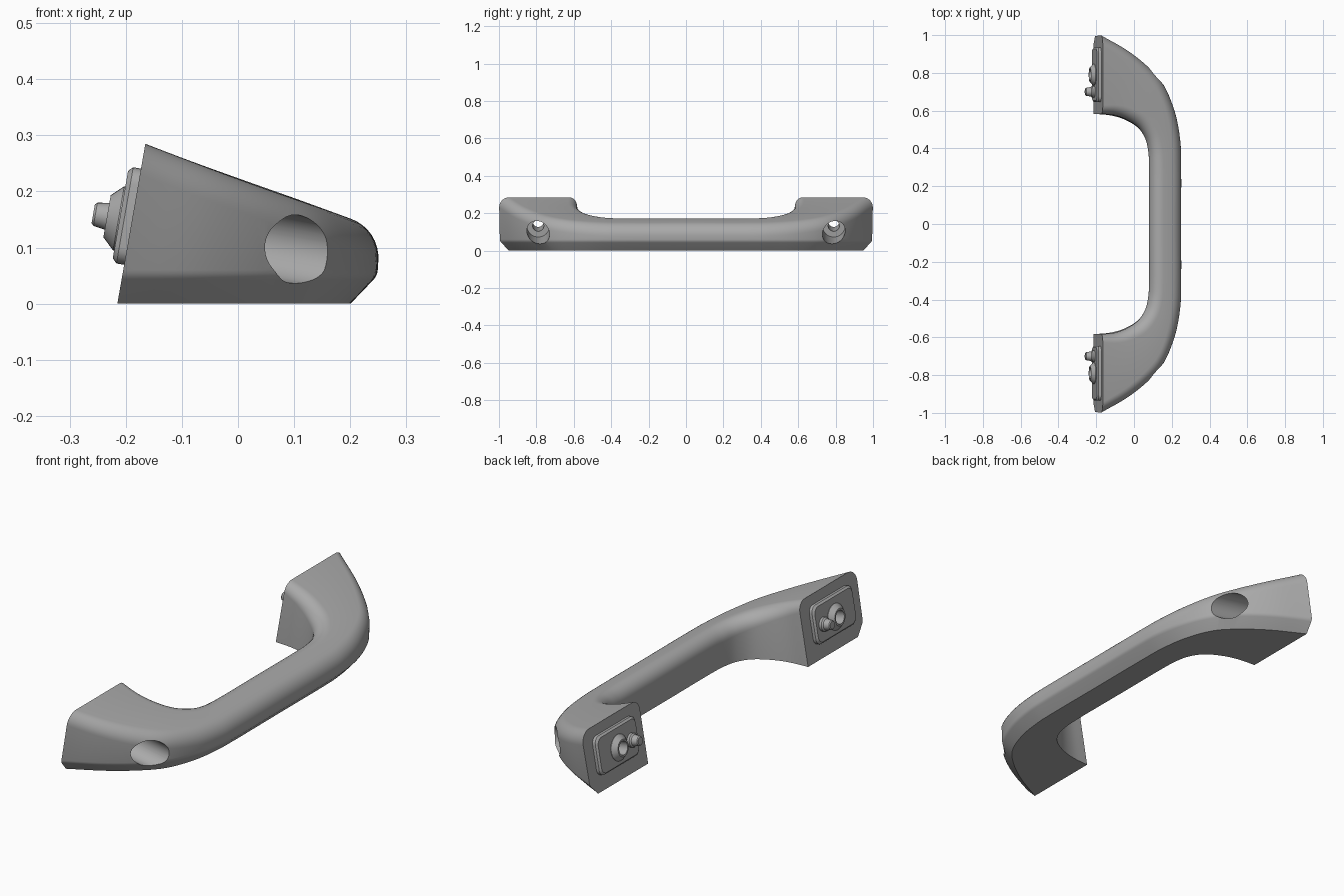
import bpy, bmesh, math
from mathutils import Vector

if "Cube" in bpy.data.objects:
    bpy.data.objects.remove(bpy.data.objects["Cube"])

grey = bpy.data.materials.new("grey_plastic")
grey.diffuse_color = (0.4, 0.4, 0.4, 1)
grey.use_nodes = True
grey.node_tree.nodes["Principled BSDF"].inputs["Base Color"].default_value = grey.diffuse_color

LEAN = 0.175                      # slope of the mounting face
ang = math.atan(LEAN)
OUT = Vector((-math.cos(ang), 0, math.sin(ang)))   # outward from mounting face
UP = Vector((math.sin(ang), 0, math.cos(ang)))     # up along mounting face
SIDE = Vector((0, 1, 0))
SCREW_Y, PIN_Y = 0.79, 0.70


def face_point(y, z=0.148):
    return Vector((-0.215 + LEAN * z, y, z))


def loft(bm, rings):
    """Skin closed rings of equal length and cap both ends."""
    rows = [[bm.verts.new(p) for p in r] for r in rings]
    n = len(rows[0])
    for a, b in zip(rows, rows[1:]):
        for i in range(n):
            j = (i + 1) % n
            bm.faces.new((a[i], a[j], b[j], b[i]))
    bm.faces.new(rows[0][::-1])
    bm.faces.new(rows[-1])


def lathe_rings(centre, profile, n=32):
    return [[centre + OUT * t + (SIDE * math.cos(k * math.tau / n)
             + UP * math.sin(k * math.tau / n)) * r for k in range(n)]
            for t, r in profile]


def make(name, ring_sets):
    bm = bmesh.new()
    for rings in ring_sets:
        loft(bm, rings)
    bmesh.ops.recalc_face_normals(bm, faces=bm.faces)
    me = bpy.data.meshes.new(name)
    bm.to_mesh(me)
    bm.free()
    ob = bpy.data.objects.new(name, me)
    bpy.context.collection.objects.link(ob)
    me.materials.append(grey)
    return ob


def fillet(a, c, b, length, n):
    """Round corner c between neighbours a and b with a near-circular arc."""
    a, c, b = Vector(a), Vector(c), Vector(b)
    p = c + (a - c).normalized() * length
    q = c + (b - c).normalized() * length
    w = math.cos((math.pi - (a - c).angle(b - c)) / 2)
    pts = []
    for i in range(n + 1):
        t = i / n
        k0, k1, k2 = (1 - t) ** 2, 2 * w * t * (1 - t), t * t
        pts.append((p * k0 + c * k1 + q * k2) / (k0 + k1 + k2))
    return pts


# Handle stations: inner x, y, outer x, y, lean amount, inner top rounding
STATIONS = [
    (0.08, 0.0, 0.253, 0.0, 0, 0.082),
    (0.08, 0.30, 0.253, 0.32, 0, 0.082),
    (0.073, 0.40, 0.246, 0.46, 0, 0.082),
    (0.055, 0.462, 0.217, 0.60, 0, 0.08),
    (0.015, 0.515, 0.155, 0.74, 0.1, 0.075),
    (-0.055, 0.555, 0.065, 0.835, 0.35, 0.065),
    (-0.13, 0.576, -0.06, 0.922, 0.7, 0.055),
    (-0.215, 0.583, -0.215, 1.0, 1, 0.045),
]


def catmull(p0, p1, p2, p3, t):
    return [0.5 * (2 * b + (c - a) * t + (2 * a - 5 * b + 4 * c - d) * t * t
            + (3 * b - a - 3 * c + d) * t ** 3) for a, b, c, d in zip(p0, p1, p2, p3)]


def section(st):
    px, py, qx, qy, lean, r = st
    P, Q = Vector((px, py, 0)), Vector((qx, qy, 0))
    w = (Q - P).length
    d = (Q - P) / w

    def top(x):
        return 0.285 - 0.365 * (x + lean * 0.05 + 0.165)
    A, B, C = (0, 0), (w - 0.053, 0), (w - 0.005, 0.05)
    D, E = (w, top(qx)), (0, top(px))
    pts = [Vector(A), Vector(B)]
    pts += fillet(B, C, D, 0.01, 3)
    pts += fillet(C, D, E, 0.055, 8)
    pts += fillet(D, E, A, r, 8)
    ring = []
    for s, z in pts:
        v = P + d * s
        ring.append(Vector((v.x + lean * LEAN * z, v.y, z)))
    return ring


# Smooth path through the stations, mirrored to the other half
half = []
S = STATIONS
for i in range(len(S) - 1):
    before = S[i - 1] if i else (S[1][0], -S[1][1], S[1][2], -S[1][3], 0, S[1][5])
    after = S[i + 2] if i + 2 < len(S) else [2 * b - a for a, b in zip(S[i], S[i + 1])]
    for k in range(5):
        half.append(section(catmull(before, S[i], S[i + 1], after, k / 5)))
half.append(section(S[-1]))
other = [[Vector((v.x, -v.y, v.z)) for v in r] for r in half[:0:-1]]
handle = make("handle", [other + half])

# Stepped screw hole cutter, both ends
hole = [(0.2, 0.03), (-0.09, 0.03), (-0.09, 0.061), (-0.5, 0.061)]
cutter = make("screw_hole_cutter",
              [lathe_rings(face_point(s * SCREW_Y), hole, 40) for s in (1, -1)])
cutter.hide_render = True


# Raised locating plate on each mounting face
def plate_ring(t, inset):
    hy, hz = 0.145 - inset, 0.087 - inset
    box = [(hy, hz), (-hy, hz), (-hy, -hz), (hy, -hz)]
    pts = []
    for i in range(4):
        pts += fillet(box[i - 1], box[i], box[(i + 1) % 4], 0.03, 5)
    c = face_point(0.79, 0.155)
    return [c + OUT * t + SIDE * p.x + UP * p.y for p in pts]


plate = make("mount_plate", [[plate_ring(-0.01, 0), plate_ring(0.014, 0),
                              plate_ring(0.022, 0.008)]])
# Conical collar round the screw hole
boss = make("screw_collar", [lathe_rings(face_point(SCREW_Y),
            [(0.01, 0.058), (0.024, 0.058), (0.045, 0.038)])])
# Tapered locating pin
pin = make("locating_pin", [lathe_rings(face_point(PIN_Y),
           [(0.01, 0.031), (0.034, 0.031), (0.04, 0.025), (0.066, 0.021), (0.07, 0.017)], 24)])

for ob in (plate, boss, pin):
    ob.modifiers.new("mirror", 'MIRROR').use_axis = (False, True, False)
for ob in (handle, plate, boss):
    m = ob.modifiers.new("hole", 'BOOLEAN')
    m.object, m.operation, m.solver = cutter, 'DIFFERENCE', 'EXACT'

# Apply modifiers, then smooth while keeping crisp edges
for ob in (handle, plate, boss, pin):
    bpy.ops.object.select_all(action='DESELECT')
    ob.select_set(True)
    bpy.context.view_layer.objects.active = ob
    bpy.ops.object.convert(target='MESH')
    bpy.ops.object.shade_smooth_by_angle(angle=math.radians(30))
bpy.data.objects.remove(cutter)
